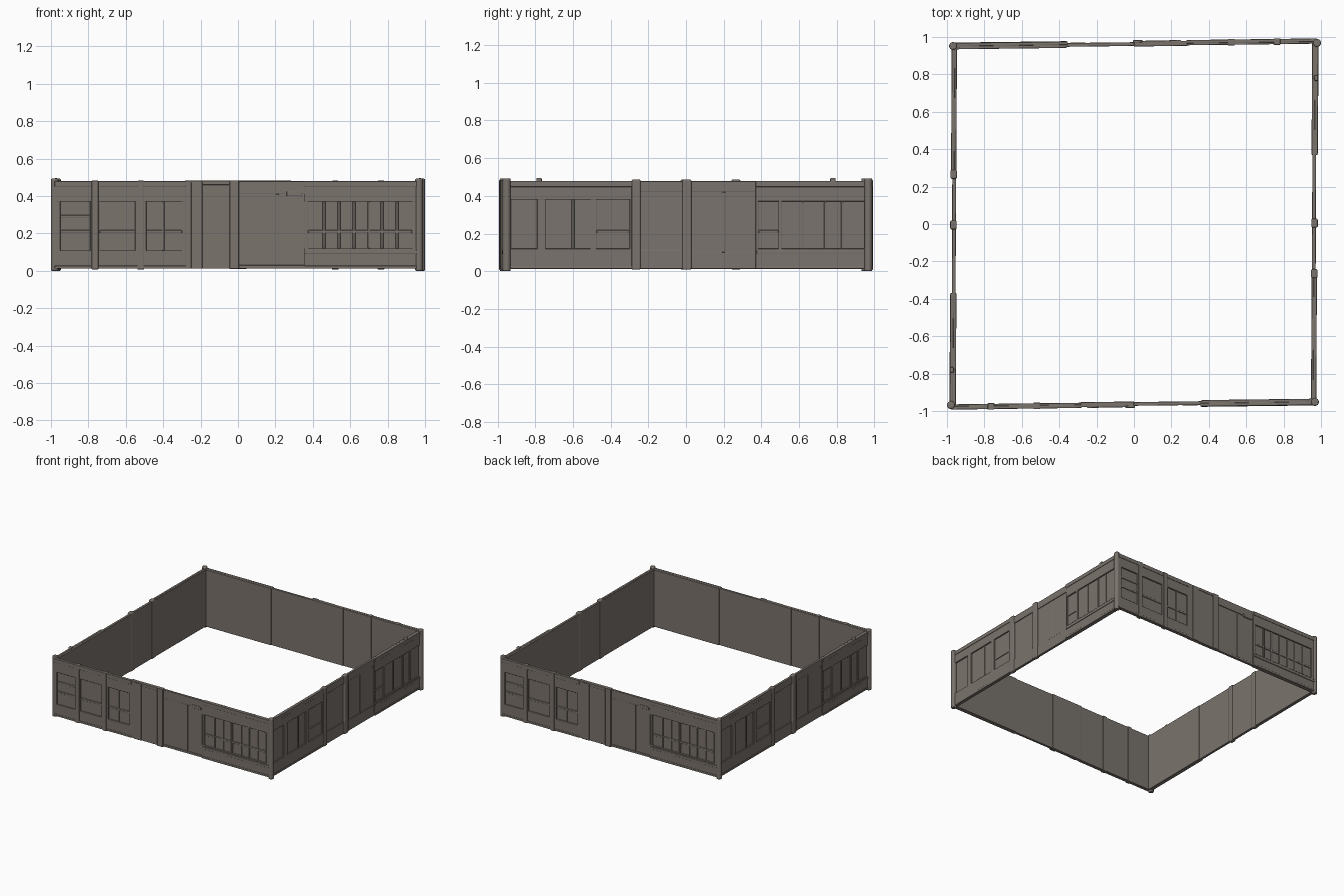
import bpy, bmesh, math
from mathutils import Matrix, Vector

if "Cube" in bpy.data.objects:
    bpy.data.objects.remove(bpy.data.objects["Cube"])

mat = bpy.data.materials.new("weathered grey brown")
mat.diffuse_color = (0.195, 0.172, 0.152, 1)
mat.use_nodes = True
mat.node_tree.nodes["Principled BSDF"].inputs["Base Color"].default_value = mat.diffuse_color

SLAB_IN, SLAB_OUT, FRAME, BAR = 0.952, 0.967, 0.977, 0.972
Z0, Z1 = 0.012, 0.478


def part(name, boxes, angle, shear, bevel=0.003):
    """Boxes (u0,u1,w0,w1,z0,z1): u along the wall, w outward distance."""
    bm = bmesh.new()
    rot = Matrix.Rotation(math.radians(angle), 4, 'Z')
    for u0, u1, w0, w1, z0, z1 in boxes:
        vs = bmesh.ops.create_cube(bm, size=1)["verts"]
        for v in vs:
            u = u0 if v.co.x < 0 else u1
            w = w1 if v.co.y < 0 else w0
            z = z0 if v.co.z < 0 else z1
            v.co = rot @ Vector((u, -(w + shear * u), z))
    me = bpy.data.meshes.new(name)
    bm.to_mesh(me)
    bm.free()
    ob = bpy.data.objects.new(name, me)
    bpy.context.collection.objects.link(ob)
    me.materials.append(mat)
    b = ob.modifiers.new("soft edges", 'BEVEL')
    b.width, b.segments = bevel, 2
    me.shade_smooth()
    b.harden_normals = True
    return ob


def frame(u0, u1, lo, hi, stiles):
    """Rails above and below the openings and the upright stiles between."""
    out = [(u0, u1, SLAB_OUT - 0.005, FRAME, hi, Z1 - 0.004),
           (u0, u1, SLAB_OUT - 0.005, FRAME, Z0 + 0.004, lo)]
    for a, b in stiles:
        out.append((a, b, SLAB_OUT - 0.005, FRAME - 0.0005, lo - 0.01, hi + 0.01))
    return out


def bars(u0, u1, zs, us, lo, hi):
    """Thin glazing bars."""
    out = [(u0, u1, SLAB_OUT - 0.005, BAR, z - 0.008, z + 0.008) for z in zs]
    out += [(u - 0.007, u + 0.007, SLAB_OUT - 0.005, BAR + 0.001, lo, hi) for u in us]
    return out


def posts(us, half=0.02, top=0.487):
    return [(u - half, u + half, SLAB_IN - 0.004, FRAME + 0.006, 0.008, top) for u in us]


def cap_rails(u0, u1):
    return [(u0, u1, SLAB_OUT - 0.005, FRAME + 0.003, 0.448, Z1 + 0.002),
            (u0, u1, SLAB_OUT - 0.005, FRAME + 0.003, Z0, 0.028)]


def long_wall(side, angle):
    sh = -0.0125
    part(side + "_wall_slab", [(-0.98, 0.965, SLAB_IN, SLAB_OUT, Z0, Z1),
                               (0.36, 0.965, SLAB_IN - 0.006, SLAB_IN + 0.004, Z0, Z1)], angle, sh)
    part(side + "_left_frames",
         frame(-0.98, -0.28, 0.11, 0.37,
               [(-0.98, -0.95), (-0.79, -0.74), (-0.55, -0.49), (-0.30, -0.28)]),
         angle, sh)
    part(side + "_left_bars",
         bars(-0.95, -0.79, [0.21, 0.29], [], 0.11, 0.37)
         + bars(-0.74, -0.55, [0.21], [], 0.11, 0.37)
         + bars(-0.49, -0.30, [0.21], [-0.40], 0.11, 0.37), angle, sh)
    # raised door with side boards
    part(side + "_door",
         [(-0.285, 0.0, SLAB_IN - 0.003, 0.976, Z0, 0.482),
          (-0.25, -0.19, 0.97, 0.981, Z0, 0.476),
          (-0.19, -0.045, 0.97, 0.979, 0.46, 0.482),
          (-0.045, 0.005, 0.97, 0.983, 0.01, 0.484)], angle, sh)
    part(side + "_blank_panel_trim",
         [(0.0, 0.37, 0.96, 0.972, 0.41, Z1),
          (0.0, 0.37, 0.96, 0.972, Z0, 0.03),
          (0.20, 0.22, 0.96, 0.970, 0.03, 0.41),
          (0.26, 0.34, 0.96, 0.975, 0.40, 0.425)], angle, sh)
    part(side + "_right_frames",
         frame(0.355, 0.97, 0.12, 0.37, [(0.355, 0.375), (0.93, 0.97)])
         + [(0.36, 0.965, 0.96, 0.982, 0.09, 0.11)], angle, sh)
    part(side + "_right_bars",
         bars(0.375, 0.93, [0.21], [0.46, 0.54, 0.62, 0.70, 0.77, 0.85], 0.12, 0.37), angle, sh)
    part(side + "_posts", posts([-0.765, -0.52], 0.018, 0.482), angle, sh)
    part(side + "_rails", cap_rails(-0.98, -0.28) + cap_rails(0.355, 0.965), angle, sh)


def side_wall(side, angle):
    sh = 0.006
    part(side + "_wall_slab", [(-0.955, 0.975, SLAB_IN, SLAB_OUT, Z0, Z1),
                               (0.37, 0.975, SLAB_IN - 0.005, SLAB_IN + 0.004, Z0, Z1)], angle, sh)
    part(side + "_left_frames",
         frame(-0.96, -0.26, 0.12, 0.38,
               [(-0.96, -0.93), (-0.79, -0.745), (-0.51, -0.475), (-0.30, -0.26)]), angle, sh)
    part(side + "_left_bars",
         bars(-0.745, -0.51, [], [-0.60], 0.12, 0.38)
         + bars(-0.475, -0.30, [0.21], [], 0.12, 0.38), angle, sh)
    part(side + "_blank_panel_trim",
         [(-0.25, 0.0, 0.96, 0.973, 0.42, Z1),
          (-0.25, 0.0, 0.96, 0.973, Z0, 0.11),
          (0.0, 0.38, 0.96, 0.972, 0.42, Z1),
          (0.0, 0.38, 0.96, 0.972, Z0, 0.10),
          (0.19, 0.21, 0.96, 0.970, 0.10, 0.42)], angle, sh)
    part(side + "_right_frames",
         frame(0.37, 0.975, 0.12, 0.37, [(0.37, 0.385), (0.49, 0.51), (0.95, 0.975)])
         + [(0.375, 0.97, 0.96, 0.981, 0.09, 0.11)], angle, sh)
    part(side + "_right_bars",
         bars(0.385, 0.49, [0.21], [], 0.12, 0.37)
         + bars(0.51, 0.95, [], [0.62, 0.74, 0.83], 0.12, 0.37), angle, sh)
    part(side + "_posts", posts([-0.265, 0.005], 0.024), angle, sh, 0.008)
    part(side + "_rails", cap_rails(-0.955, -0.26) + cap_rails(0.37, 0.975), angle, sh)
    # small knob on the top edge
    part(side + "_knob", [(0.765, 0.795, 0.958, 0.98, 0.46, 0.496)], angle, sh, 0.008)


# opposite walls repeat by a half turn
for name, ang in (("front", 0), ("back", 180)):
    long_wall(name, ang)
for name, ang in (("right", 90), ("left", 270)):
    side_wall(name, ang)

# rounded corner posts
for i, (x, y) in enumerate([(-0.979, -0.968), (0.968, -0.952), (0.979, 0.968), (-0.968, 0.952)]):
    bpy.ops.mesh.primitive_cylinder_add(vertices=16, radius=0.021, depth=0.493, location=(x, y, 0.2465))
    ob = bpy.context.object
    ob.name = "corner_post_%d" % (i + 1)
    ob.data.materials.append(mat)
    bpy.ops.object.shade_smooth_by_angle(angle=math.radians(40))
    b = ob.modifiers.new("soft edges", 'BEVEL')
    b.width, b.segments = 0.006, 2
